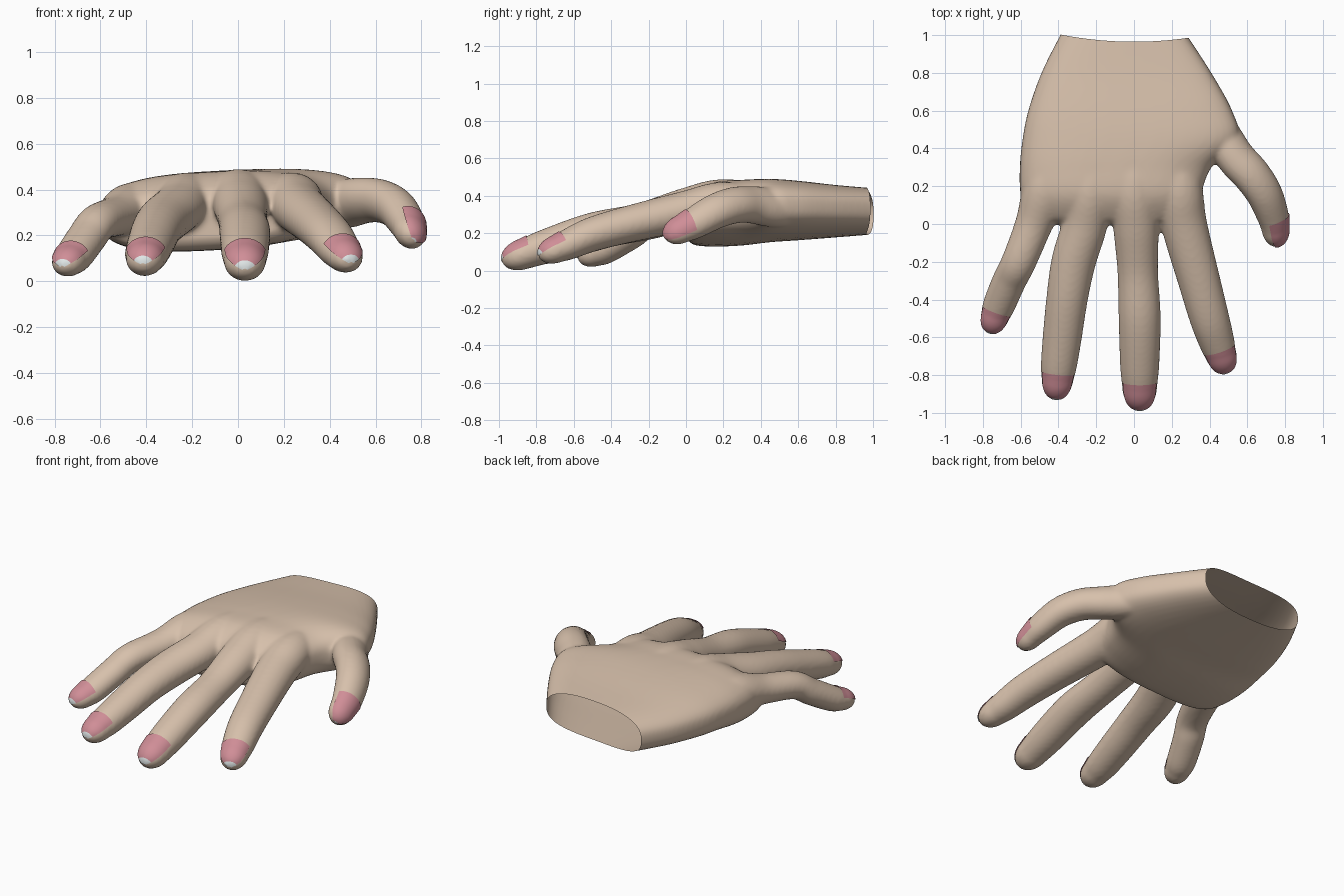
import bpy, bmesh, math
from mathutils import Vector

cube = bpy.data.objects.get("Cube")
if cube:
    bpy.data.objects.remove(cube, do_unlink=True)


def material(name, rgb):
    m = bpy.data.materials.new(name)
    m.use_nodes = True
    m.diffuse_color = (*rgb, 1)
    m.node_tree.nodes["Principled BSDF"].inputs["Base Color"].default_value = (*rgb, 1)
    return m


SKIN = material("skin", (0.68, 0.53, 0.41))
PINK = material("nail pink", (0.63, 0.27, 0.31))
WHITE = material("nail white", (0.78, 0.83, 0.83))


def spline(points, steps=6):
    """Catmull-Rom interpolation of tuples of any length."""
    p = [points[0]] + list(points) + [points[-1]]
    out = []
    for i in range(1, len(p) - 2):
        for k in range(steps):
            t = k / steps
            out.append([0.5 * (2 * b + (c - a) * t + (2 * a - 5 * b + 4 * c - d) * t * t
                               + (3 * b - a - 3 * c + d) * t ** 3)
                        for a, b, c, d in zip(*p[i - 1:i + 3])])
    return out + [list(points[-1])]


def loft(bm, rings):
    """Closed skin over rings of equal length."""
    vs = [[bm.verts.new(co) for co in ring] for ring in rings]
    n = len(vs[0])
    for a, b in zip(vs, vs[1:]):
        for i in range(n):
            bm.faces.new((a[i], a[(i + 1) % n], b[(i + 1) % n], b[i]))
    bm.faces.new(vs[0][::-1])
    bm.faces.new(vs[-1])


def frame(d, hint):
    """Sideways and outward directions for a finger running along d."""
    side = d.cross(hint).normalized()
    return side, side.cross(d).normalized()


# Palm and wrist sections: y, left x, right x, bottom z, top z
PALM = [(1.12, -.32, .20, .21, .43), (1.0, -.39, .28, .20, .44), (.8, -.49, .41, .185, .455),
        (.6, -.56, .52, .17, .475), (.45, -.59, .55, .16, .485), (.3, -.605, .41, .145, .485),
        (.15, -.60, .35, .14, .475), (.04, -.56, .30, .15, .42), (.0, -.46, .24, .19, .37)]

# Fingers: x, y, z, radius along the bone
FINGERS = {
    "index": [(.2, .45, .36, .1), (.235, .2, .365, .125), (.265, 0, .32, .122),
              (.345, -.3, .25, .112), (.4, -.5, .195, .105), (.44, -.63, .14, .094),
              (.46, -.69, .115, .083)],
    "middle": [(0, .45, .37, .1), (0, .2, .38, .125), (.01, 0, .335, .122),
               (.02, -.25, .265, .108), (.03, -.5, .212, .112), (.03, -.75, .13, .104),
               (.03, -.87, .087, .092)],
    "ring": [(-.19, .45, .35, .1), (-.225, .2, .365, .125), (-.26, 0, .32, .12),
             (-.32, -.2, .27, .118), (-.355, -.4, .225, .11), (-.38, -.6, .165, .104),
             (-.398, -.75, .12, .096), (-.405, -.82, .1, .085)],
    "little": [(-.38, .45, .33, .1), (-.46, .2, .32, .125), (-.53, 0, .285, .1),
               (-.61, -.2, .255, .092), (-.66, -.3, .19, .09), (-.715, -.43, .112, .086),
               (-.735, -.485, .09, .076)],
    "thumb": [(.35, .62, .33, .09), (.45, .48, .335, .112), (.54, .35, .352, .108),
              (.622, .26, .35, .105), (.69, .16, .318, .1), (.735, .045, .255, .09),
              (.748, -.025, .22, .078)],
}
HINTS = {"thumb": Vector((.75, -.2, .6))}
FLAT = 0.88   # finger thickness relative to width
DOME = 1.32   # fingertip length relative to radius
UP = Vector((0, 0, 1))

bm = bmesh.new()

# Palm
rings = []
for y, x0, x1, z0, z1 in spline(PALM):
    ring = []
    for i in range(48):
        a = math.tau * i / 48
        c, s = (math.copysign(abs(f(a)) ** 0.72, f(a)) for f in (math.cos, math.sin))
        x = (x0 + x1) / 2 + (x1 - x0) / 2 * c
        ring.append((x, y, (z0 + z1) / 2 + (z1 - z0) / 2 * s + 0.05 * x))
    rings.append(ring)
loft(bm, rings)

# Fingers, each ending in a tapered dome
tips = {}
for name, points in FINGERS.items():
    path = spline(points)
    hint = HINTS.get(name, UP)
    centres = [Vector(p[:3]) for p in path]
    rows = []
    for i, p in enumerate(path):
        d = (centres[min(i + 1, len(path) - 1)] - centres[max(i - 1, 0)]).normalized()
        rows.append((centres[i], d, p[3]))
    end, d, r = rows[-1]
    tips[name] = (end, d, r, hint)
    for k in range(1, 9):
        a = math.radians(10.5 * k)
        rows.append((end + d * r * DOME * math.sin(a), d, r * math.cos(a)))
    rings = []
    for c, d, r in rows:
        s, n = frame(d, hint)
        rings.append([c + s * r * math.cos(t) + n * r * FLAT * math.sin(t)
                      for t in (math.tau * j / 24 for j in range(24))])
    loft(bm, rings)

bmesh.ops.recalc_face_normals(bm, faces=bm.faces)
mesh = bpy.data.meshes.new("hand")
bm.to_mesh(mesh)
bm.free()
hand = bpy.data.objects.new("hand", mesh)
bpy.context.collection.objects.link(hand)

# Fuse the parts into one soft skin
remesh = hand.modifiers.new("fuse", "REMESH")
remesh.mode = "VOXEL"
remesh.voxel_size = 0.012
soft = hand.modifiers.new("soften", "SMOOTH")
soft.factor = 0.5
soft.iterations = 8
bpy.context.view_layer.update()
fused = bpy.data.meshes.new_from_object(
    hand.evaluated_get(bpy.context.evaluated_depsgraph_get()))
hand.modifiers.clear()
hand.data = fused
fused.name = "hand"

# Open wrist, cut along a shallow curve
bm = bmesh.new()
bm.from_mesh(fused)
for v in bm.verts:
    v.co.y -= 0.25 * v.co.x ** 2
bmesh.ops.bisect_plane(bm, geom=bm.verts[:] + bm.edges[:] + bm.faces[:],
                       plane_co=(0, 0.965, 0), plane_no=(0, 1, 0), clear_outer=True)
for v in bm.verts:
    v.co.y += 0.25 * v.co.x ** 2
for f in bm.faces:
    f.smooth = True
    f.material_index = 0
bm.to_mesh(fused)
bm.free()
fused.materials.clear()
fused.materials.append(SKIN)

# Nails: thin curved plates laid on the fingertips, with white free edges
for name, (end, d, r, hint) in tips.items():
    s, n = frame(d, hint)
    root, white_from = (0.95, 0.95) if name == "thumb" else (0.55, 0.82)
    bm = bmesh.new()
    grid = []
    stations = [(-r * root * (1 - k / 6), r) for k in range(6)]
    stations += [(r * DOME * math.sin(a), r * math.cos(a))
                 for a in (math.radians(k * 83 / 14) for k in range(15))]
    for t, rad in stations:
        row = []
        for j in range(17):
            u = j / 8 - 1
            a = math.radians(64) * u
            # cuticle edge bows back in the middle
            bow = 0.12 * u * u * max(-t, 0)
            row.append(bm.verts.new(end + d * (t + bow) + s * rad * math.sin(a)
                                    + n * rad * FLAT * math.cos(a)))
        grid.append(row)
    for i in range(len(grid) - 1):
        for j in range(16):
            f = bm.faces.new((grid[i][j], grid[i][j + 1], grid[i + 1][j + 1], grid[i + 1][j]))
            f.smooth = True
            f.material_index = 1 if stations[i][0] > white_from * r * DOME else 0
    bm.normal_update()
    if sum(f.normal.dot(n) for f in bm.faces) < 0:
        bmesh.ops.reverse_faces(bm, faces=bm.faces)
    nail_mesh = bpy.data.meshes.new(name + "_nail")
    bm.to_mesh(nail_mesh)
    bm.free()
    nail_mesh.materials.append(PINK)
    nail_mesh.materials.append(WHITE)
    nail = bpy.data.objects.new(name + "_nail", nail_mesh)
    bpy.context.collection.objects.link(nail)
    wrap = nail.modifiers.new("lie_on_finger", "SHRINKWRAP")
    wrap.target = hand
    wrap.wrap_method = "NEAREST_SURFACEPOINT"
    wrap.wrap_mode = "ABOVE_SURFACE"
    wrap.offset = 0.005
